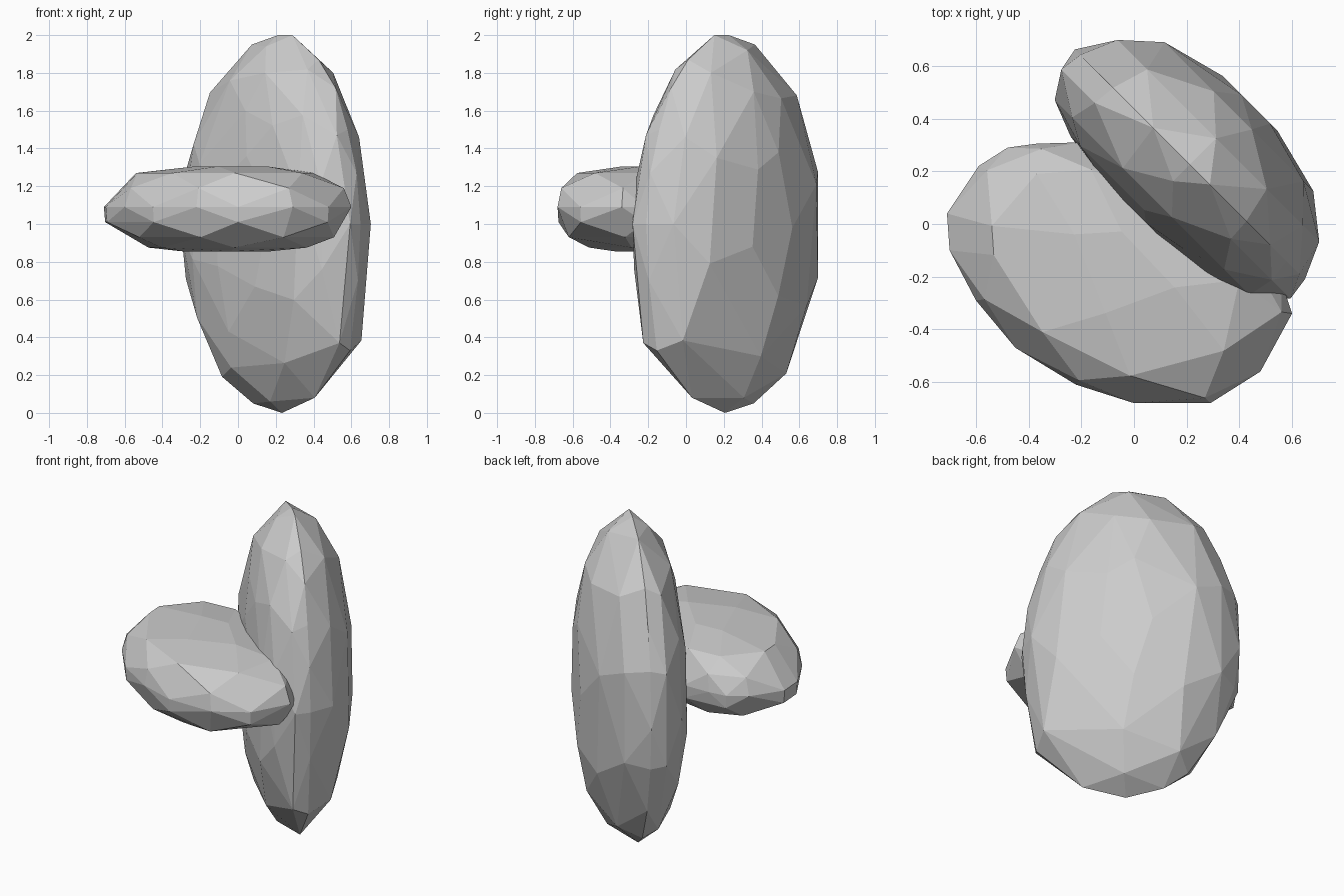
import bpy, bmesh, math
from mathutils import Matrix

if "Cube" in bpy.data.objects:
    bpy.data.objects.remove(bpy.data.objects["Cube"])


def pebble(name, outline, layers, matrix):
    """Faceted stone: hull of one outline repeated, scaled and offset along local z.
    layers: (offset, scale_u, scale_v, first point, step)"""
    cu = (min(p[0] for p in outline) + max(p[0] for p in outline)) / 2
    cv = (min(p[1] for p in outline) + max(p[1] for p in outline)) / 2
    bm = bmesh.new()
    for off, su, sv, first, step in layers:
        for u, v in outline[first::step]:
            bm.verts.new((cu + (u - cu) * su, cv + (v - cv) * sv, off))
    bmesh.ops.convex_hull(bm, input=bm.verts[:])
    loose = [v for v in bm.verts if not v.link_faces]
    bmesh.ops.delete(bm, geom=loose, context='VERTS')
    bmesh.ops.dissolve_limit(bm, angle_limit=math.radians(5),
                             verts=bm.verts[:], edges=bm.edges[:])
    bmesh.ops.transform(bm, matrix=matrix, verts=bm.verts[:])
    bmesh.ops.recalc_face_normals(bm, faces=bm.faces[:])
    me = bpy.data.meshes.new(name)
    bm.to_mesh(me)
    bm.free()
    ob = bpy.data.objects.new(name, me)
    bpy.context.collection.objects.link(ob)
    return ob


# Upright stone: outline in (u, height), thickness runs diagonally to the back right
upright = [(0.10, 2), (0.30, 1.87), (0.43, 1.72), (0.52, 1.5), (0.59, 1.27), (0.62, 1.0),
           (0.60, 0.7), (0.54, 0.33), (0.27, 0.08), (0.02, 0), (-0.2, 0.05),
           (-0.34, 0.14), (-0.50, 0.38), (-0.61, 0.69), (-0.64, 0.95), (-0.61, 1.3),
           (-0.53, 1.53), (-0.43, 1.74), (-0.21, 1.95), (-0.01, 2)]
s = math.sqrt(0.5)
axes = Matrix(((s, 0, s, 0), (-s, 0, s, 0), (0, 1, 0, 0), (0, 0, 0, 1)))
pebble("upright_stone", upright,
       [(0.22, 1, 0.94, 1, 2), (0.31, 0.98, 1, 0, 1),
        (0.12, 0.85, 0.80, 0, 2), (0.45, 0.88, 0.92, 1, 2),
        (0.065, 0.66, 0.60, 1, 3), (0.57, 0.66, 0.70, 0, 3),
        (0.035, 0.36, 0.36, 0, 4), (0.635, 0.24, 0.40, 2, 4)], axes)

# Flat stone: outline seen from above, its back edge sunk into the upright stone
flat = [(-0.71, 0.04), (-0.59, 0.22), (-0.48, 0.29), (-0.37, 0.305), (-0.2, 0.31),
        (-0.03, 0.25), (0.2, 0.12), (0.45, -0.08), (0.56, -0.22), (0.60, -0.34),
        (0.48, -0.56), (0.29, -0.68), (0, -0.68), (-0.22, -0.61),
        (-0.45, -0.47), (-0.6, -0.29), (-0.7, -0.1)]
pebble("flat_stone", flat,
       [(1.01, 0.99, 0.99, 0, 2), (1.09, 1, 1, 0, 1),
        (0.93, 0.86, 0.88, 1, 2), (1.19, 0.94, 0.96, 1, 2),
        (0.875, 0.64, 0.66, 0, 3), (1.27, 0.74, 0.79, 0, 2),
        (0.855, 0.36, 0.38, 0, 4), (1.305, 0.32, 0.36, 1, 4)], Matrix.Identity(4))
